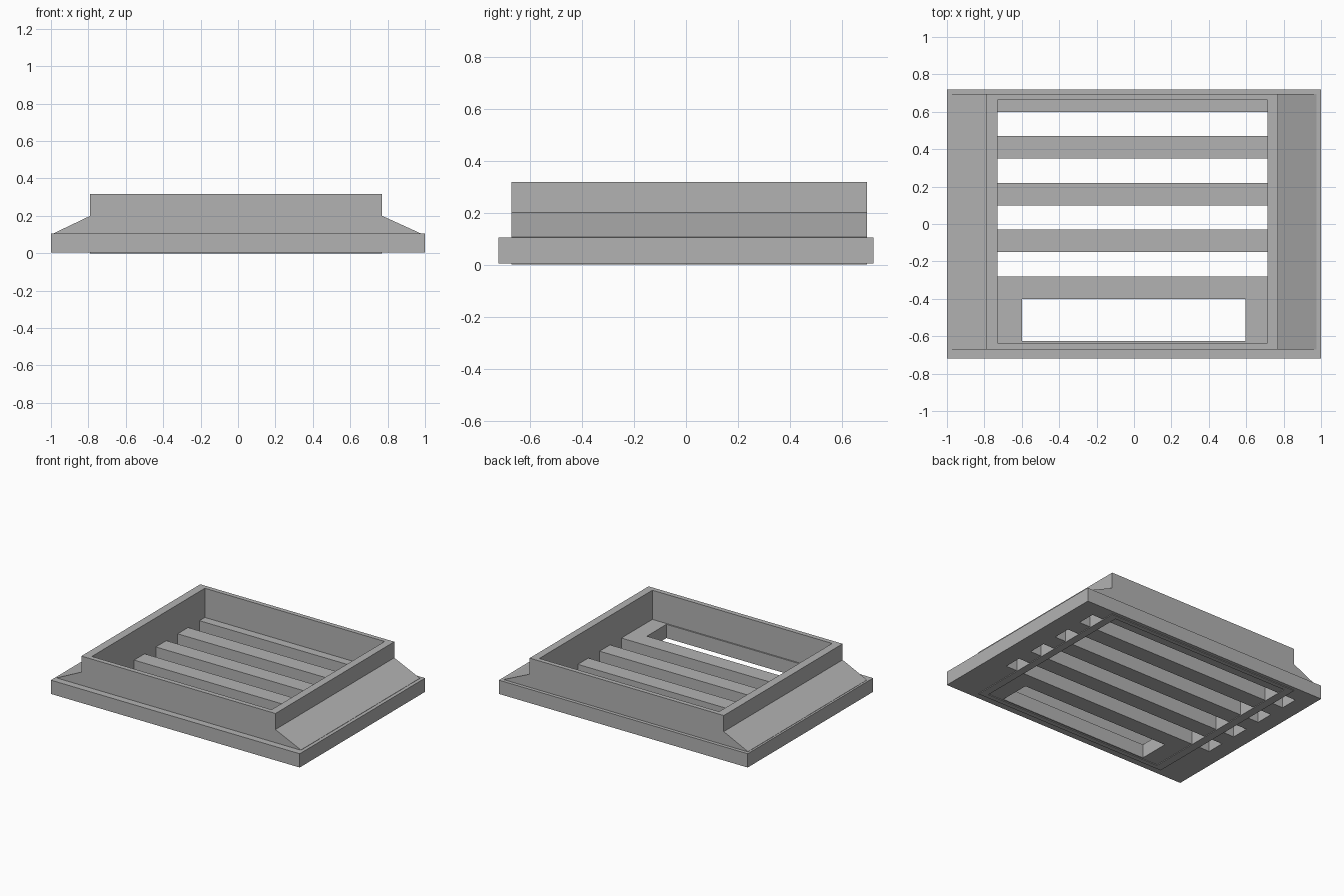
import bpy
import bmesh

cube = bpy.data.objects.get("Cube")
if cube:
    bpy.data.objects.remove(cube, do_unlink=True)

grey = bpy.data.materials.new("plain grey")
grey.use_nodes = True
colour = (0.45, 0.45, 0.45, 1)
grey.diffuse_color = colour
grey.node_tree.nodes["Principled BSDF"].inputs["Base Color"].default_value = colour


def finish(name, bm):
    bmesh.ops.recalc_face_normals(bm, faces=bm.faces)
    mesh = bpy.data.meshes.new(name)
    bm.to_mesh(mesh)
    bm.free()
    mesh.materials.append(grey)
    obj = bpy.data.objects.new(name, mesh)
    bpy.context.collection.objects.link(obj)
    return obj


def pierced_plate(name, outline, holes, bottom, top):
    """Rectangular plate with rectangular holes (x0, x1, y0, y1)."""
    rects = [outline] + holes
    xs = sorted({x for r in rects for x in r[:2]})
    ys = sorted({y for r in rects for y in r[2:]})
    bm = bmesh.new()
    grid = [[bm.verts.new((x, y, bottom)) for y in ys] for x in xs]
    for i in range(len(xs) - 1):
        for j in range(len(ys) - 1):
            cx, cy = (xs[i] + xs[i + 1]) / 2, (ys[j] + ys[j + 1]) / 2
            if not any(a < cx < b and c < cy < d for a, b, c, d in holes):
                bm.faces.new((grid[i][j], grid[i + 1][j],
                              grid[i + 1][j + 1], grid[i][j + 1]))
    loose = [v for v in bm.verts if not v.link_faces]
    bmesh.ops.delete(bm, geom=loose, context='VERTS')
    made = bmesh.ops.extrude_face_region(bm, geom=bm.faces[:], use_keep_orig=True)
    for v in made["geom"]:
        if isinstance(v, bmesh.types.BMVert):
            v.co.z = top
    return finish(name, bm)


def ramp(name, inner, outer, y0, y1):
    """Wedge sloping from the upright wall down to the base edge."""
    bm = bmesh.new()
    profile = [(inner, 0.10), (outer, 0.10), (outer, 0.107), (inner, 0.205)]
    ends = [[bm.verts.new((x, y, z)) for x, z in profile] for y in (y0, y1)]
    for end in ends:
        bm.faces.new(end)
    for k in range(4):
        n = (k + 1) % 4
        bm.faces.new((ends[0][k], ends[0][n], ends[1][n], ends[1][k]))
    return finish(name, bm)


# Slotted base: four long slots and one wider, shorter front opening
slots = [(-0.88, 0.86, -0.28 + 0.25 * i, -0.15 + 0.25 * i) for i in range(4)]
opening = (-0.60, 0.595, -0.625, -0.40)
pierced_plate("slotted_base", (-1, 1, -0.72, 0.72), slots + [opening], 0.005, 0.105)

# Upright rim, whose foot crosses the slots
pierced_plate("upright_rim", (-0.79, 0.77, -0.67, 0.695),
              [(-0.73, 0.715, -0.635, 0.662)], 0, 0.317)

# Sloping side ramps
ramp("right_ramp", -0.78, -0.985, -0.67, 0.695)
ramp("left_ramp", 0.76, 0.975, -0.67, 0.695)
